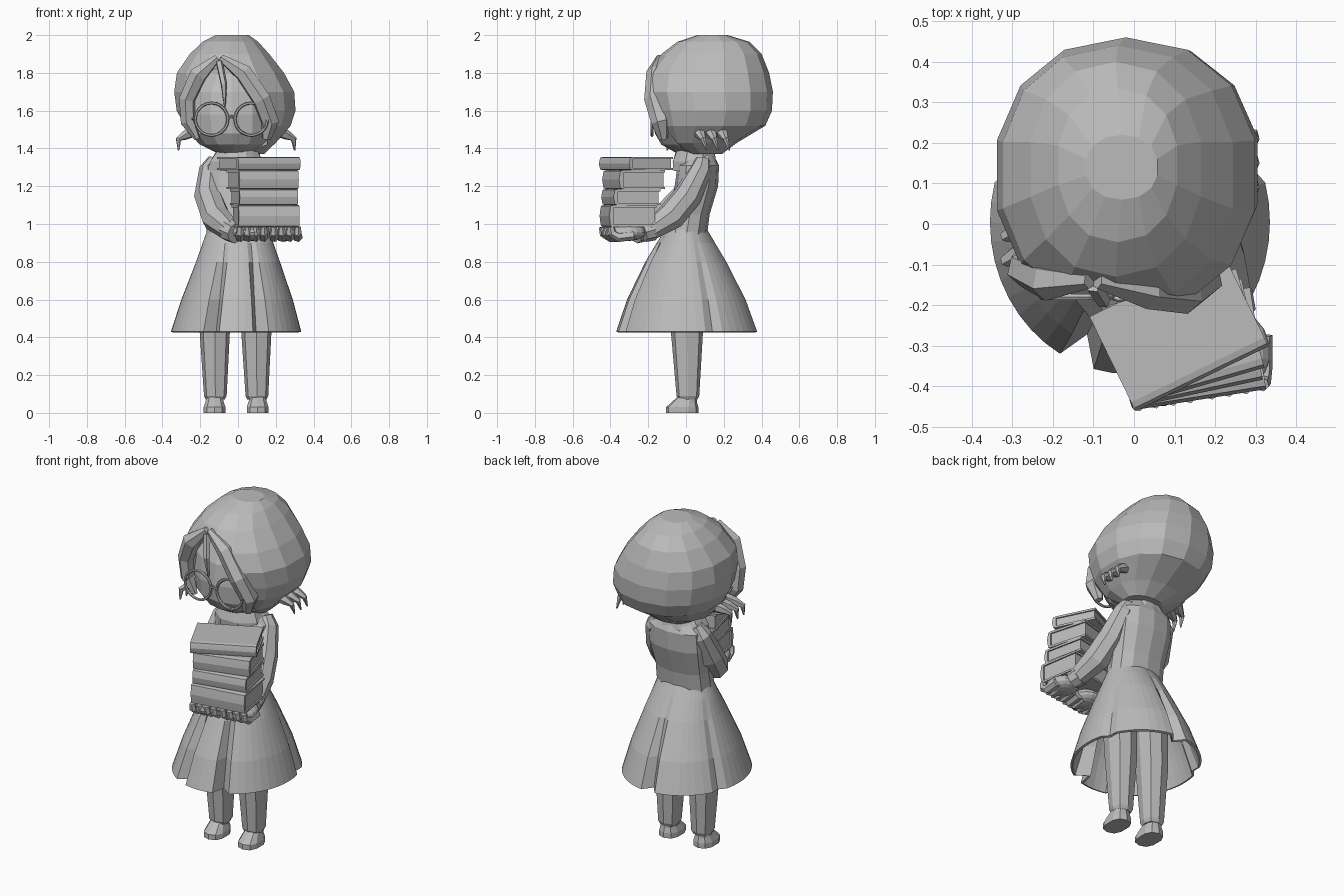
import bpy, bmesh, math
from mathutils import Vector, Matrix

# The whole figure is one plain grey
GREY = bpy.data.materials.new("plain grey")
GREY.diffuse_color = (0.5, 0.5, 0.5, 1)


def finish(name, bm):
    bmesh.ops.recalc_face_normals(bm, faces=bm.faces)
    me = bpy.data.meshes.new(name)
    bm.to_mesh(me)
    bm.free()
    me.materials.append(GREY)
    ob = bpy.data.objects.new(name, me)
    bpy.context.collection.objects.link(ob)
    return ob


def skin_rings(name, rings, caps=True):
    """Join equal rings of points into a surface."""
    bm = bmesh.new()
    rows = [[bm.verts.new(p) for p in r] for r in rings]
    n = len(rows[0])
    for a, b in zip(rows, rows[1:]):
        for i in range(n):
            j = (i + 1) % n
            bm.faces.new((a[i], a[j], b[j], b[i]))
    if caps:
        bm.faces.new(rows[0])
        bm.faces.new(rows[-1])
    return finish(name, bm)


def loft(name, levels, n=12, e=2.0, fold=None, caps=True):
    """Stack rounded sections given as (z, cx, cy, rx, ry)."""
    rings = []
    for z, cx, cy, rx, ry in levels:
        ring = []
        for i in range(n):
            a = 2 * math.pi * i / n - math.pi / 2
            c, s = math.cos(a), math.sin(a)
            k = fold(i, z) if fold else 1
            ring.append((cx + k * rx * math.copysign(abs(c) ** (2 / e), c),
                         cy + k * ry * math.copysign(abs(s) ** (2 / e), s), z))
        rings.append(ring)
    return skin_rings(name, rings, caps)


def tube(name, pts, n=8):
    """Tapered limb through points (x, y, z, radius)."""
    P = [Vector(p[:3]) for p in pts]
    rings, prev, side = [], None, None
    for i, p in enumerate(P):
        t = (P[min(i + 1, len(P) - 1)] - P[max(i - 1, 0)]).normalized()
        if side is None:
            side = t.orthogonal().normalized()
        else:
            side = prev.rotation_difference(t) @ side
        up = t.cross(side)
        rings.append([p + pts[i][3] * (math.cos(a) * side + math.sin(a) * up)
                      for a in (2 * math.pi * k / n for k in range(n))])
        prev = t
    return skin_rings(name, rings)


def prism(name, outline, x0, x1, M=Matrix()):
    """Extrude a (y, z) outline along x."""
    return skin_rings(name, [[M @ Vector((x, y, z)) for y, z in outline] for x in (x0, x1)])


def ball(name, c, r, M=Matrix()):
    bm = bmesh.new()
    bmesh.ops.create_uvsphere(bm, u_segments=16, v_segments=10, radius=1,
                              matrix=Matrix.Translation(c) @ M @ Matrix.Diagonal((*r, 1)))
    return finish(name, bm)


# Legs and shoes
for s, side in ((-1, "right"), (1, "left")):
    x = 0.11 * s - 0.01
    loft(side + "_trouser_leg", [(0.07, x, 0.01, 0.05, 0.05), (0.09, x, 0.01, 0.06, 0.06),
                                 (0.43, x - 0.003, 0.005, 0.08, 0.085),
                                 (0.65, x, 0.0, 0.085, 0.09)], 8, 2.6)
    fx = x + 0.004 * s
    loft(side + "_shoe", [(0, fx, -0.02, 0.06, 0.085), (0.03, fx, -0.02, 0.06, 0.085),
                          (0.06, fx, -0.008, 0.05, 0.065), (0.09, fx, 0.01, 0.042, 0.048)], 10, 2.5)

# Flared coat skirt with pressed folds
folds = {3: 0.2, 45: 0.2, 24: 0.16, 15: 0.06, 33: 0.06}
skirt = loft("coat_skirt", [(0.43, -0.01, 0.005, 0.345, 0.375), (0.60, -0.005, 0.003, 0.295, 0.315),
                            (0.80, 0, 0.0, 0.222, 0.215), (0.90, 0, 0.0, 0.187, 0.155),
                            (0.97, 0, 0.0, 0.162, 0.112)], 48,
             fold=lambda i, z: 1 - folds.get(i, 0) * min(1, (0.97 - z) / 0.4), caps=False)
mod = skirt.modifiers.new("thickness", 'SOLIDIFY')
mod.thickness = 0.014

# Torso, neck and collar
loft("coat_body", [(0.93, 0, 0.0, 0.168, 0.11), (1.05, 0, 0.02, 0.165, 0.105),
                   (1.20, 0, 0.055, 0.18, 0.115), (1.31, 0, 0.065, 0.175, 0.11),
                   (1.37, 0, 0.07, 0.10, 0.075)], 12, 2.4)
loft("neck", [(1.32, 0, 0.06, 0.07, 0.06), (1.46, 0, 0.06, 0.07, 0.06)], 10)
loft("collar", [(1.28, -0.01, 0.045, 0.155, 0.12), (1.33, -0.01, 0.045, 0.15, 0.125),
                (1.41, 0, 0.05, 0.10, 0.095)], 16,
     fold=lambda i, z: 1 if i % 2 or z > 1.35 else 0.92)

# Sleeves and cuffs
tube("right_sleeve", [(-0.12, 0.08, 1.34, 0.04), (-0.145, 0.07, 1.29, 0.06),
                      (-0.158, 0.0, 1.15, 0.075), (-0.115, -0.11, 1.03, 0.078),
                      (-0.04, -0.23, 0.965, 0.058)])
tube("right_cuff", [(-0.05, -0.215, 0.97, 0.062), (-0.01, -0.27, 0.95, 0.055)])
tube("left_sleeve", [(0.12, 0.09, 1.34, 0.04), (0.14, 0.08, 1.29, 0.06),
                     (0.17, 0.01, 1.15, 0.075), (0.20, -0.08, 1.04, 0.077),
                     (0.24, -0.19, 0.965, 0.055)])
tube("left_cuff", [(0.235, -0.175, 0.97, 0.058), (0.25, -0.225, 0.955, 0.052)])

# Hands under the books, fingers curling up the front
turn = Matrix.Rotation(math.radians(10), 4, 'Z')
ball("right_palm", (0.06, -0.35, 0.955), (0.09, 0.10, 0.045), turn)
ball("left_palm", (0.25, -0.31, 0.955), (0.085, 0.10, 0.045), turn)
for i in range(8):
    x = 0.01 + 0.042 * i + (0.012 if i > 3 else 0)
    y = -0.435 + 0.16 * x
    tube("finger", [(x, y + 0.11, 0.94, 0.026), (x, y + 0.03, 0.93, 0.026), (x, y - 0.005, 0.95, 0.022),
                    (x, y - 0.012, 0.985, 0.017)], 6)


# Books, each a wrapped cover with a rounded spine around a page block
def book(c, yaw, z, h, w, d):
    M = Matrix.Translation((*c, z)) @ Matrix.Rotation(math.radians(yaw), 4, 'Z')
    f, b, t, k = -d / 2, d / 2, 0.012, 0.02
    cover = [(b, 0), (f + k, 0), (f + 0.004, 0.004), (f, h * 0.25), (f - 0.004, h / 2),
             (f, h * 0.75), (f + 0.004, h - 0.004), (f + k, h), (b, h), (b, h - t), (f + k, h - t),
             (f + k, t), (b, t)]
    prism("book_cover", cover, -w / 2, w / 2, M)
    pages = [(b - 0.008, t), (f + k, t), (f + k, h - t), (b - 0.008, h - t)]
    prism("book_pages", pages, -w / 2 + 0.008, w / 2 - 0.008, M)


book((0.145, -0.305), 9, 0.985, 0.115, 0.325, 0.25)
book((0.137, -0.290), 12, 1.10, 0.085, 0.315, 0.25)
book((0.130, -0.275), 16, 1.185, 0.10, 0.325, 0.25)
book((0.110, -0.263), 26, 1.285, 0.07, 0.365, 0.255)

# Head with a low, forward chin
loft("face", [(1.375, -0.02, 0.06, 0.09, 0.11), (1.42, -0.025, 0.06, 0.18, 0.19),
              (1.48, -0.03, 0.06, 0.235, 0.225), (1.58, -0.035, 0.07, 0.25, 0.245),
              (1.70, -0.035, 0.075, 0.235, 0.235), (1.80, -0.035, 0.08, 0.16, 0.19),
              (1.85, -0.035, 0.08, 0.08, 0.10)], 14, 2.1)

# Hair dome with an opening for the face
hair = loft("hair", [(1.37, 0.02, 0.10, 0.12, 0.09), (1.43, 0.0, 0.08, 0.205, 0.19),
                     (1.52, 0.0, 0.125, 0.285, 0.295), (1.60, -0.01, 0.13, 0.322, 0.325),
                     (1.70, -0.02, 0.12, 0.325, 0.34), (1.80, -0.04, 0.12, 0.29, 0.32),
                     (1.90, -0.045, 0.135, 0.215, 0.265), (1.965, -0.04, 0.145, 0.15, 0.19),
                     (2.0, -0.03, 0.14, 0.09, 0.08)], 14, 2.2)
outline = [(-0.1, 1.86), (-0.2, 1.79), (-0.26, 1.67), (-0.25, 1.5), (-0.2, 1.3), (0.14, 1.3),
           (0.16, 1.5), (0.13, 1.68), (0.07, 1.78), (-0.01, 1.83)]
cutter = skin_rings("face_opening_cutter", [[(x, y, z) for x, z in outline] for y in (-0.6, -0.03)])
cutter.hide_render = True
cutter.display_type = 'WIRE'
cut = hair.modifiers.new("face opening", 'BOOLEAN')
cut.operation = 'DIFFERENCE'
cut.object = cutter
cut.solver = 'EXACT'

# Parted fringe and small locks
tube("fringe_right", [(-0.11, -0.14, 1.88, 0.02), (-0.21, -0.14, 1.79, 0.05), (-0.27, -0.11, 1.66, 0.045),
                      (-0.265, -0.10, 1.54, 0.04), (-0.215, -0.10, 1.45, 0.015)], 6)
tube("fringe_left", [(-0.09, -0.14, 1.88, 0.02), (0.03, -0.16, 1.80, 0.05), (0.125, -0.17, 1.66, 0.052),
                     (0.17, -0.135, 1.54, 0.05), (0.15, -0.12, 1.45, 0.025)], 6)
tube("fringe_wisp", [(-0.10, -0.15, 1.86, 0.02), (-0.075, -0.19, 1.74, 0.018),
                     (-0.07, -0.18, 1.62, 0.004)], 5)
for dy in (-0.09, -0.03, 0.03):
    tube("right_side_lock", [(-0.22, dy + 0.06, 1.50, 0.035), (-0.28, dy + 0.02, 1.47, 0.026),
                             (-0.315, dy, 1.45, 0.016), (-0.315, dy - 0.01, 1.39, 0.004)], 6)
    tube("left_side_lock", [(0.20, dy + 0.15, 1.50, 0.035), (0.26, dy + 0.17, 1.47, 0.026),
                            (0.295, dy + 0.18, 1.45, 0.016), (0.30, dy + 0.20, 1.39, 0.004)], 6)

# Round glasses
for x, side in ((-0.14, "right"), (0.07, "left")):
    bpy.ops.mesh.primitive_torus_add(major_segments=20, minor_segments=6, major_radius=0.086,
                                     minor_radius=0.008, location=(x, -0.18, 1.555),
                                     rotation=(math.pi / 2, 0, 0))
    rim = bpy.context.object
    rim.name = side + "_glasses_rim"
    rim.data.materials.append(GREY)
tube("glasses_bridge", [(-0.055, -0.18, 1.56, 0.007), (-0.035, -0.187, 1.57, 0.007),
                        (-0.015, -0.18, 1.56, 0.007)], 6)
tube("right_temple", [(-0.225, -0.18, 1.56, 0.007), (-0.28, 0.0, 1.55, 0.007)], 6)
tube("left_temple", [(0.155, -0.18, 1.56, 0.007), (0.22, 0.0, 1.55, 0.007)], 6)
